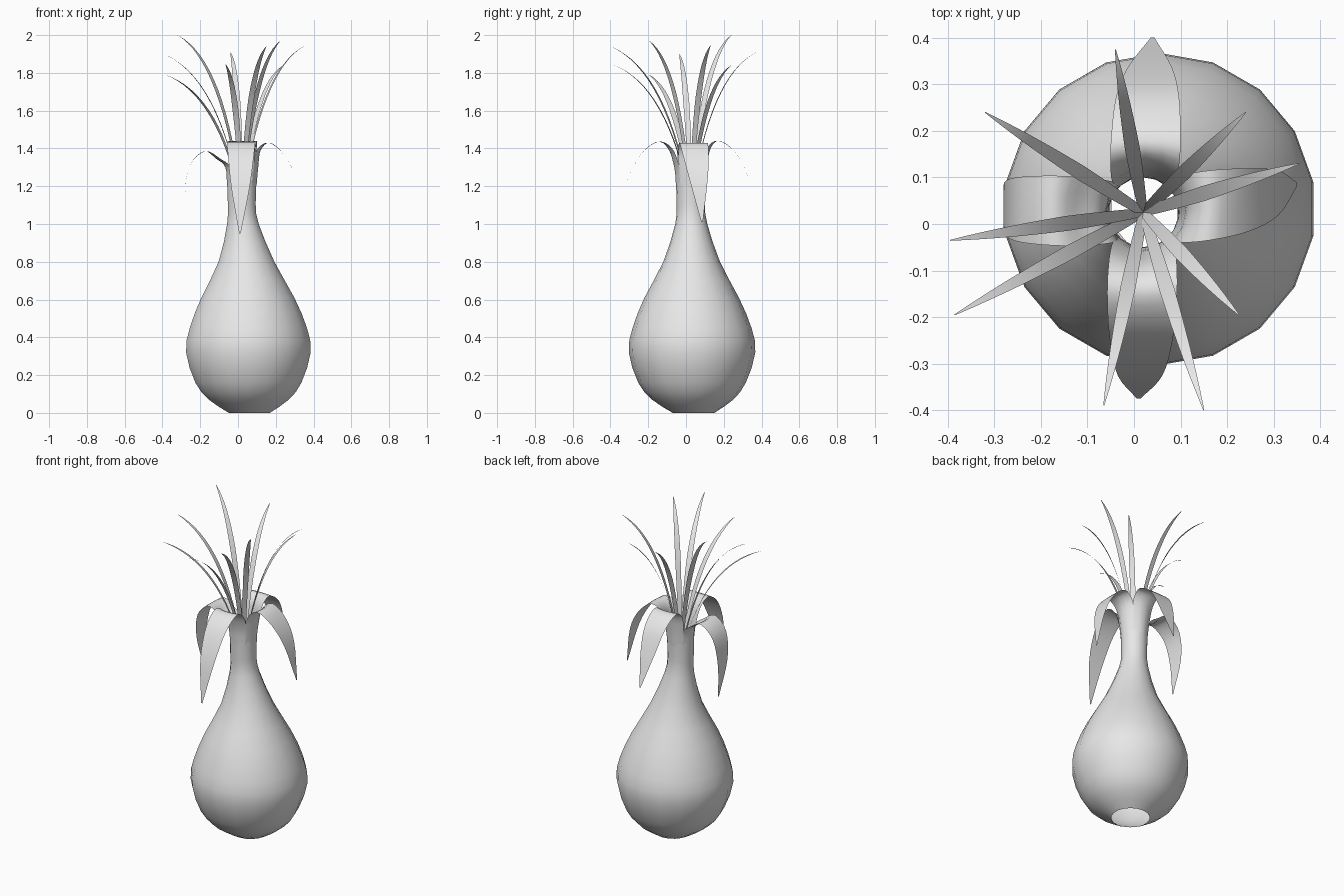
import bpy, math
from mathutils import Vector

if "Cube" in bpy.data.objects:
    bpy.data.objects.remove(bpy.data.objects["Cube"])

grey = bpy.data.materials.new("light_grey")
grey.use_nodes = True
grey.diffuse_color = (0.8, 0.8, 0.8, 1)
grey.node_tree.nodes["Principled BSDF"].inputs["Base Color"].default_value = (0.8, 0.8, 0.8, 1)

NECK = Vector((0.02, 0.025, 0))


def grid_object(name, rows, closed=False):
    """Skin a list of equally long point rows with quads."""
    n = len(rows[0])
    faces = []
    for i in range(len(rows) - 1):
        for j in range(n if closed else n - 1):
            k = (j + 1) % n
            faces.append((i * n + j, i * n + k, (i + 1) * n + k, (i + 1) * n + j))
    mesh = bpy.data.meshes.new(name)
    mesh.from_pydata([p for row in rows for p in row], [], faces)
    mesh.materials.append(grey)
    mesh.shade_smooth()
    obj = bpy.data.objects.new(name, mesh)
    bpy.context.collection.objects.link(obj)
    return obj


def smooth_path(points, steps=4):
    """Catmull-Rom samples through a list of tuples."""
    p = [Vector(q) for q in points]
    p = [2 * p[0] - p[1]] + p + [2 * p[-1] - p[-2]]
    out = []
    for a, b, c, d in zip(p, p[1:], p[2:], p[3:]):
        for s in range(steps):
            t = s / steps
            out.append(0.5 * (2 * b + (c - a) * t + (2 * a - 5 * b + 4 * c - d) * t ** 2
                              + (3 * b - a - 3 * c + d) * t ** 3))
    return out + [p[-2]]


# Bulb: open at the base and the neck, (radius, height, centre x, centre y)
profile = [(0.11, 0, 0.06, 0.04), (0.215, 0.07, 0.057, 0.035), (0.285, 0.16, 0.055, 0.032),
           (0.335, 0.32, 0.055, 0.032), (0.315, 0.45, 0.055, 0.032), (0.25, 0.61, 0.052, 0.03),
           (0.15, 0.8, 0.045, 0.03), (0.085, 1.0, 0.026, 0.028), (0.075, 1.1, 0.02, 0.025),
           (0.078, 1.22, 0.02, 0.025)]
SIDES = 18
rings = []
for r, z, cx, cy in smooth_path(profile, 2):
    angles = [math.radians(10) + math.tau * k / SIDES for k in range(SIDES)]
    rings.append([(cx + r * math.cos(a), cy + r * math.sin(a), z) for a in angles])
grid_object("bulb", rings, closed=True)


# Petals: quarters of the neck that curl outwards and hang down
def petal(name, direction, outer, shift):
    out = Vector(direction)
    side = Vector((-out.y, out.x, 0))
    widths = [0.054, 0.064, 0.072, 0.075, 0.068, 0.048, 0.004]
    sags = [0.024, 0.027, 0.022, 0.008, 0, 0, 0]
    spine = [(0.078, 1.2), (0.087, 1.3)] + outer
    path = smooth_path([(d, z, w, s) for (d, z), w, s in zip(spine, widths, sags)])
    rows = []
    for i, (d, z, w, s) in enumerate(path):
        lateral = shift * (i / (len(path) - 1)) ** 2
        rows.append([NECK + out * (d - s * u * u) + side * (w * u + lateral) + Vector((0, 0, z))
                     for u in (-1, -0.5, 0, 0.5, 1)])
    grid_object(name, rows)


petal("front_petal", (0, -1, 0),
      [(0.12, 1.4), (0.18, 1.435), (0.27, 1.36), (0.35, 1.19), (0.4, 0.95)], -0.01)
petal("back_petal", (0, 1, 0),
      [(0.105, 1.4), (0.155, 1.44), (0.245, 1.37), (0.31, 1.235), (0.375, 1.045)], -0.02)
petal("left_petal", (1, 0, 0),
      [(0.1, 1.39), (0.15, 1.43), (0.225, 1.365), (0.29, 1.235), (0.33, 1.01)], 0.06)
petal("right_petal", (-1, 0, 0),
      [(0.135, 1.345), (0.2, 1.385), (0.275, 1.31), (0.3, 1.15), (0.275, 0.93)], -0.015)

# Slender leaves: narrow arching blades rising out of the neck, given by their tips
tips = [(-0.04, 0.375, 1.91), (-0.32, 0.24, 2.0), (-0.395, -0.035, 1.9),
        (-0.385, -0.195, 1.79), (-0.065, -0.39, 1.845), (0.15, -0.4, 1.94),
        (0.225, -0.195, 1.97), (0.355, 0.13, 1.945), (0.24, 0.24, 1.84)]
for n, tip in enumerate(tips):
    base = NECK + Vector((0, 0, 1.1))
    reach = Vector(tip) - base
    side = Vector((-reach.y, reach.x, 0)).normalized()
    bend = base + Vector((reach.x * 0.28, reach.y * 0.28, reach.z * 0.85))
    rows = []
    for i in range(17):
        t = i / 16
        p = base * (1 - t) ** 2 + bend * 2 * t * (1 - t) + Vector(tip) * t * t
        half = 0.001 + 0.016 * min(1, 0.5 + t) * (1 - t ** 4)
        rows.append([p - side * half, p + side * half])
    grid_object(f"slender_leaf_{n + 1}", rows)
